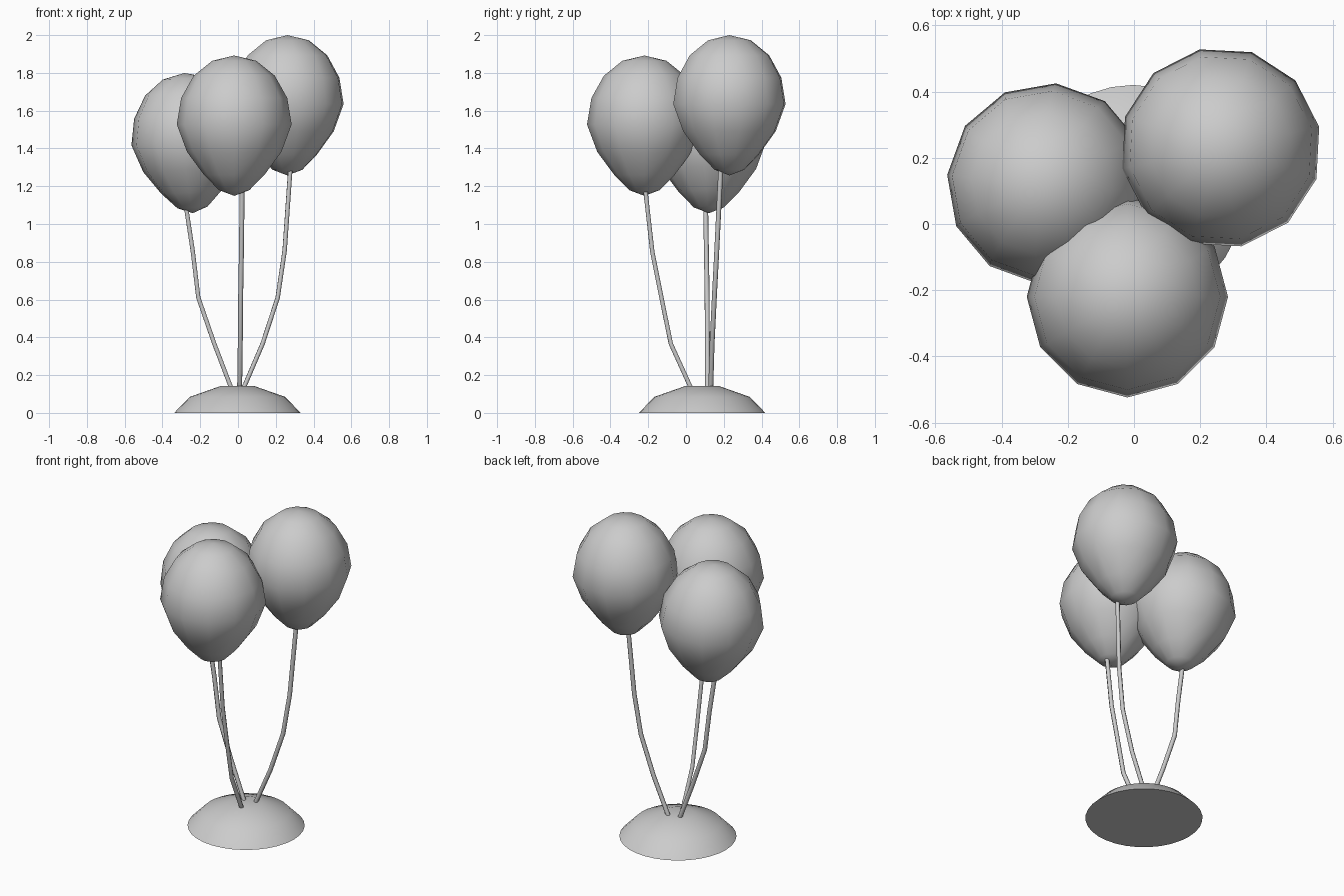
import bpy, bmesh, math
from mathutils import Matrix

if "Cube" in bpy.data.objects:
    bpy.data.objects.remove(bpy.data.objects["Cube"])


def lathe(name, profile, segments, location, spin=0.0, tilt=0.0, angle=180):
    """Revolve (radius, z) points round z, closing both ends."""
    bm = bmesh.new()
    rings = []
    for r, z in profile:
        if r == 0:
            rings.append([bm.verts.new((0, 0, z))])
        else:
            rings.append([bm.verts.new((r * math.cos(a), r * math.sin(a), z))
                          for a in (2 * math.pi * i / segments for i in range(segments))])
    for low, high in zip(rings, rings[1:]):
        for i in range(segments):
            j = (i + 1) % segments
            if len(low) == 1:
                bm.faces.new((low[0], high[j], high[i]))
            elif len(high) == 1:
                bm.faces.new((low[i], low[j], high[0]))
            else:
                bm.faces.new((low[i], low[j], high[j], high[i]))
    if len(rings[0]) > 1:
        bm.faces.new(rings[0][::-1])
    if len(rings[-1]) > 1:
        bm.faces.new(rings[-1])
    bm.transform(Matrix.Rotation(math.radians(tilt), 4, 'Y')
                 @ Matrix.Rotation(math.radians(spin), 4, 'Z'))
    mesh = bpy.data.meshes.new(name)
    bm.to_mesh(mesh)
    bm.free()
    obj = bpy.data.objects.new(name, mesh)
    obj.location = location
    bpy.context.collection.objects.link(obj)
    bpy.ops.object.select_all(action='DESELECT')
    obj.select_set(True)
    bpy.context.view_layer.objects.active = obj
    bpy.ops.object.shade_smooth_by_angle(angle=math.radians(angle))
    return obj


def string(name, points):
    """Thin bent tube through the points."""
    curve = bpy.data.curves.new(name, 'CURVE')
    curve.dimensions = '3D'
    curve.bevel_depth = 0.013
    curve.bevel_resolution = 1
    curve.use_fill_caps = True
    spline = curve.splines.new('POLY')
    spline.points.add(len(points) - 1)
    for p, co in zip(spline.points, points):
        p.co = (*co, 1)
    obj = bpy.data.objects.new(name, curve)
    bpy.context.collection.objects.link(obj)


# Weighted base: low dome with a flat top
lathe("base", [(0.335, 0), (0.252, 0.085), (0.09, 0.142)], 32, (-0.003, 0.085, 0), angle=35)

# Balloons: 12 x 8 sphere with a tapered lower half, origin at the widest ring
lower = [(0, -0.378), (0.08, -0.348), (0.16, -0.267), (0.25, -0.145)]
upper = [(0.304 * math.cos(math.radians(a)), 0.365 * math.sin(math.radians(a)))
         for a in (0, 22.5, 45, 67.5)] + [(0, 0.365)]
balloon = lower + upper
lathe("balloon_front", balloon, 12, (-0.02, -0.22, 1.527))
lathe("balloon_left", balloon, 12, (-0.262, 0.122, 1.435), spin=-5, tilt=-3.5)
lathe("balloon_right", balloon, 12, (0.262, 0.23, 1.635), spin=12)

# Strings from the base up to each balloon
string("string_front", [(0.008, 0.045, 0.09), (0.012, -0.08, 0.365), (0.014, -0.13, 0.61),
                        (0.018, -0.178, 0.85), (0.022, -0.215, 1.18)])
string("string_left", [(-0.02, 0.114, 0.09), (-0.125, 0.113, 0.365), (-0.21, 0.112, 0.61),
                       (-0.24, 0.108, 0.86), (-0.275, 0.104, 1.09)])
string("string_right", [(0.012, 0.13, 0.09), (0.13, 0.138, 0.365), (0.21, 0.15, 0.61),
                        (0.247, 0.163, 0.86), (0.277, 0.184, 1.29)])
